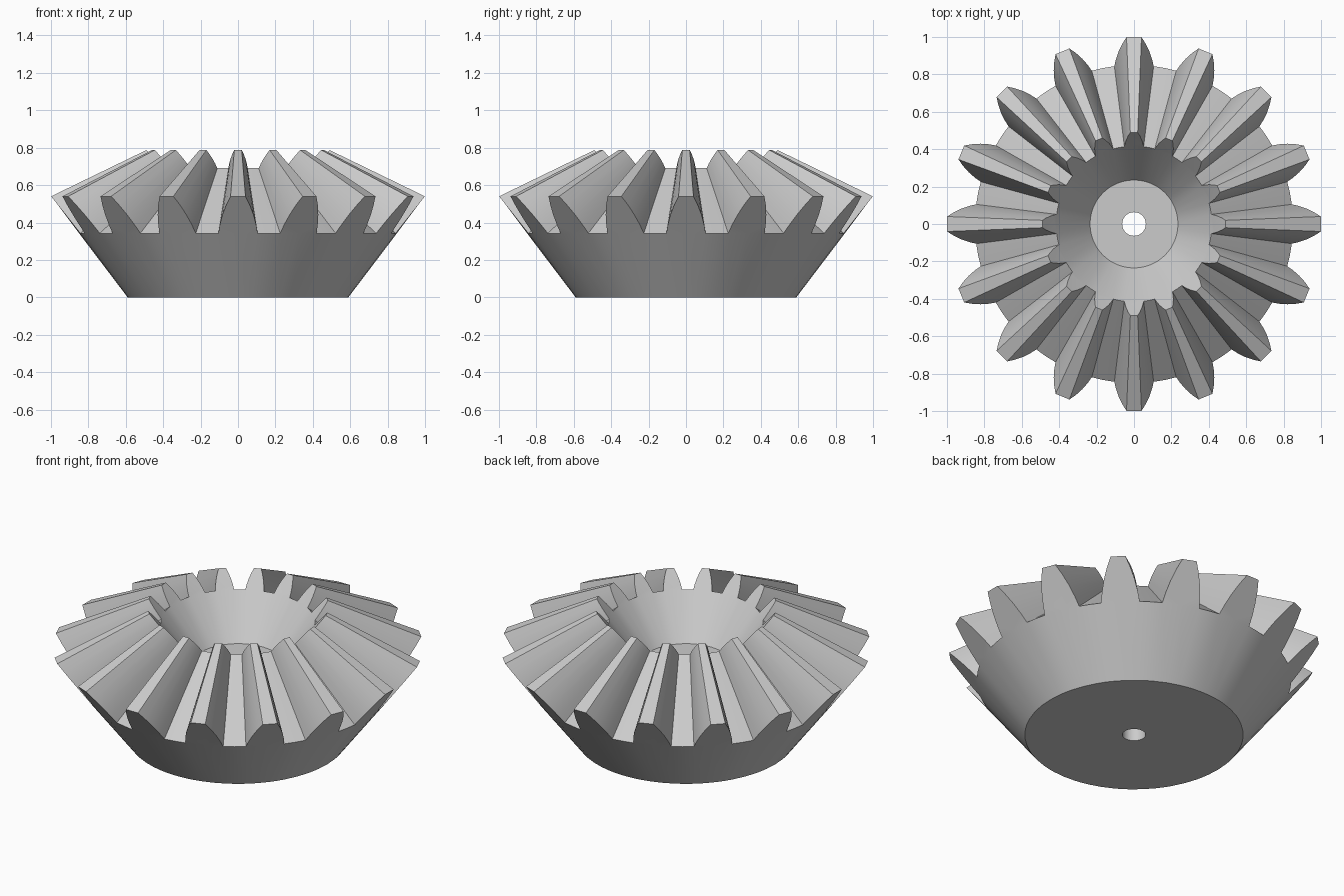
import bpy, bmesh, math

cube = bpy.data.objects.get("Cube")
if cube:
    bpy.data.objects.remove(cube, do_unlink=True)

TEETH = 16
APEX = 1.025          # height where all tooth lines meet
INNER = 0.49          # inner tooth end, scaled toward the apex
BASE_R, ROOT_R = 0.59, 0.85
SLOPE = 0.54 / (1 - BASE_R)
HUB_R, BORE_R = 0.235, 0.063
# Tooth flank from root to tip: half width, radius
FLANK = [(0.105, ROOT_R), (0.097, 0.885), (0.083, 0.925), (0.063, 0.965), (0.04, 1.0)]

steel = bpy.data.materials.new("steel grey")
steel.use_nodes = True
colour = (0.6, 0.6, 0.6, 1)
steel.diffuse_color = colour
steel.node_tree.nodes["Principled BSDF"].inputs["Base Color"].default_value = colour

bm = bmesh.new()


def point(angle, radius, z):
    return bm.verts.new((radius * math.sin(angle), -radius * math.cos(angle), z))


def end_points(angle, radius):
    """Matching vertices on the outer and inner ends of the teeth."""
    z = (radius - BASE_R) * SLOPE
    return (point(angle, radius, z),
            point(angle, radius * INNER, APEX - (APEX - z) * INNER))


def bridge(a, b):
    """Closed band of quads between two rings."""
    for i in range(len(a)):
        j = (i + 1) % len(a)
        bm.faces.new((a[i], a[j], b[j], b[i]))


# Toothed face: root ring, tooth outlines and their end caps
outline, roots, angles = [], [], []
pitch = math.tau / TEETH
for t in range(TEETH):
    mid = t * pitch
    left = [end_points(mid - math.asin(w / r), r) for w, r in FLANK]
    right = [end_points(mid + math.asin(w / r), r) for w, r in reversed(FLANK)]
    centre = end_points(mid, ROOT_R)
    gap = end_points(mid + pitch / 2, ROOT_R)
    tooth = left + right
    outline += tooth + [gap]
    roots += [left[0], centre, right[-1], gap]
    half = math.asin(FLANK[0][0] / ROOT_R)
    angles += [mid - half, mid, mid + half, mid + pitch / 2]
    for side in (0, 1):
        bm.faces.new([p[side] for p in tooth + [centre]])
bridge([p[0] for p in outline], [p[1] for p in outline])

# Back cone, underside, bore, dish floor and inner cone
hub_z = APEX - (APEX - (ROOT_R - BASE_R) * SLOPE) * INNER - (ROOT_R * INNER - HUB_R) * SLOPE
rings = [[p[0] for p in roots]]
for radius, z in ((BASE_R, 0), (BORE_R, 0), (BORE_R, hub_z), (HUB_R, hub_z)):
    rings.append([point(a, radius, z) for a in angles])
rings.append([p[1] for p in roots])
for a, b in zip(rings, rings[1:]):
    bridge(a, b)

bmesh.ops.recalc_face_normals(bm, faces=bm.faces)
mesh = bpy.data.meshes.new("bevel_gear")
bm.to_mesh(mesh)
bm.free()
mesh.materials.append(steel)
gear = bpy.data.objects.new("bevel_gear", mesh)
bpy.context.collection.objects.link(gear)
bpy.context.view_layer.objects.active = gear
gear.select_set(True)
bpy.ops.object.shade_smooth_by_angle(angle=math.radians(30))
